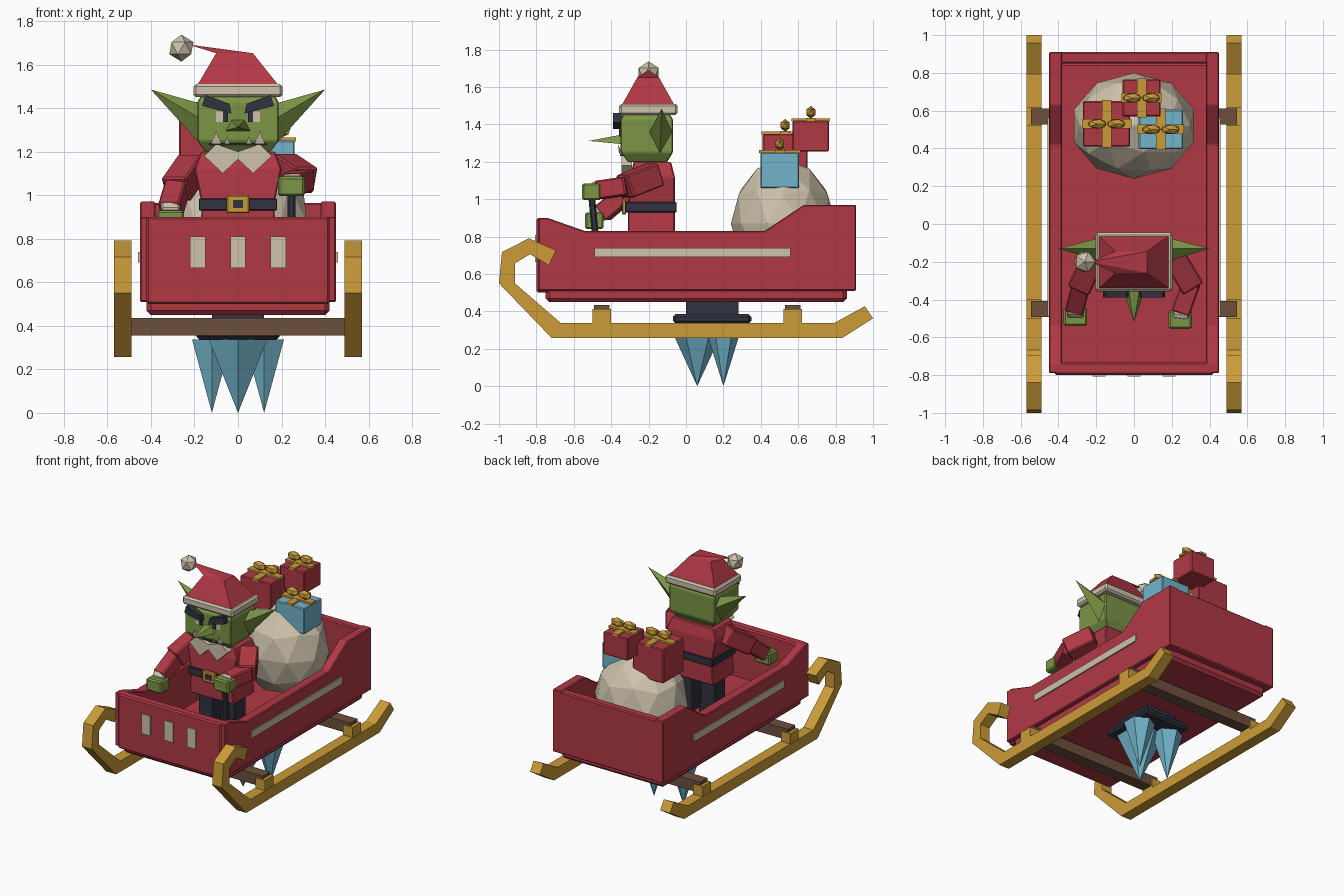
import bpy, bmesh, math
from mathutils import Vector, Matrix

if "Cube" in bpy.data.objects:
    bpy.data.objects.remove(bpy.data.objects["Cube"])


def material(name, r, g, b):
    m = bpy.data.materials.new(name)
    m.use_nodes = True
    m.diffuse_color = (r, g, b, 1)
    m.node_tree.nodes["Principled BSDF"].inputs["Base Color"].default_value = (r, g, b, 1)
    return m


RED = material("red", .44, .04, .06)
GOLD = material("gold", .6, .33, .04)
GREEN = material("green", .2, .3, .06)
CREAM = material("cream", .62, .54, .41)
BLUE = material("blue", .17, .46, .6)
NAVY = material("navy", .03, .032, .05)
BROWN = material("brown", .155, .08, .048)


def finish(name, bm, mat, bevel=0):
    bmesh.ops.recalc_face_normals(bm, faces=bm.faces)
    me = bpy.data.meshes.new(name)
    bm.to_mesh(me)
    bm.free()
    me.materials.append(mat)
    ob = bpy.data.objects.new(name, me)
    bpy.context.collection.objects.link(ob)
    if bevel:
        mod = ob.modifiers.new("bevel", 'BEVEL')
        mod.width, mod.segments = bevel, 1
    return ob


def box(name, mat, x, y, z, bevel=0):
    """Box from three (low, high) ranges."""
    bm = bmesh.new()
    size = [b - a for a, b in (x, y, z)]
    mid = [(a + b) / 2 for a, b in (x, y, z)]
    bmesh.ops.create_cube(bm, size=1, matrix=Matrix.Translation(mid) @ Matrix.Diagonal((*size, 1)))
    return finish(name, bm, mat, bevel)


def prism(name, mat, outline, axis, lo, hi, bevel=0):
    """Outline in yz (axis 0) or xz (axis 1), extruded along the axis."""
    bm = bmesh.new()
    place = (lambda p, d: (d, p[0], p[1])) if axis == 0 else (lambda p, d: (p[0], d, p[1]))
    face = bm.faces.new([bm.verts.new(place(p, lo)) for p in outline])
    ext = bmesh.ops.extrude_face_region(bm, geom=[face])
    for v in ext["geom"]:
        if isinstance(v, bmesh.types.BMVert):
            v.co[axis] = hi
    return finish(name, bm, mat, bevel)


def loft(name, mat, sections, bevel=0):
    """Stack of rectangles, each (z, x0, x1, y0, y1)."""
    bm = bmesh.new()
    rings = [[bm.verts.new(c) for c in ((a, c0, z), (b, c0, z), (b, c1, z), (a, c1, z))]
             for z, a, b, c0, c1 in sections]
    for low, high in zip(rings, rings[1:]):
        for i in range(4):
            j = (i + 1) % 4
            bm.faces.new((low[i], low[j], high[j], high[i]))
    bm.faces.new(rings[0])
    bm.faces.new(rings[-1])
    return finish(name, bm, mat, bevel)


def spike(name, mat, base, tip):
    """Pyramid from base points to a tip."""
    bm = bmesh.new()
    ring = [bm.verts.new(p) for p in base]
    top = bm.verts.new(tip)
    bm.faces.new(ring)
    for i, v in enumerate(ring):
        bm.faces.new((v, ring[(i + 1) % len(ring)], top))
    return finish(name, bm, mat)


def limb(name, mat, a, b, width, bevel=.008, extra=.02):
    """Square bar between two points."""
    a, b = Vector(a), Vector(b)
    d = b - a
    bm = bmesh.new()
    m = Matrix.Translation((a + b) / 2) @ d.to_track_quat('Z', 'Y').to_matrix().to_4x4()
    bmesh.ops.create_cube(bm, size=1, matrix=m @ Matrix.Diagonal((width, width, d.length + extra, 1)))
    return finish(name, bm, mat, bevel)


def ball(name, mat, centre, radii, level=1):
    bm = bmesh.new()
    bmesh.ops.create_icosphere(bm, subdivisions=level, radius=1,
                               matrix=Matrix.Translation(centre) @ Matrix.Diagonal((*radii, 1)))
    return finish(name, bm, mat)


SIDES = ((-1, "right"), (1, "left"))

# Sleigh body
wall = [(-.79, .51), (-.79, .9), (-.74, .9), (-.54, .83), (.42, .83), (.63, .97), (.91, .97), (.91, .51)]
box("sleigh_floor", RED, (-.42, .42), (-.75, .86), (.45, .53), .02)
box("front_panel", RED, (-.42, .42), (-.8, -.73), (.5, .9), .01)
box("back_panel", RED, (-.42, .42), (.85, .91), (.51, .965), .008)
for x in (-.185, 0, .185):
    box("front_stripe", CREAM, (x - .035, x + .035), (-.808, -.79), (.665, .81))

# Runners, walls and trim on both sides
runner = [(-.717, .257), (.834, .257), (1, .363), (.957, .428), (.79, .337), (-.668, .337),
          (-.914, .55), (-.914, .658), (-.834, .706), (-.733, .647), (-.695, .727),
          (-.84, .791), (-.984, .717), (-1, .55)]
for s, side in SIDES:
    prism(side + "_wall", RED, wall, 0, s * .38, s * .45, .006)
    box(side + "_stripe", CREAM, sorted((s * .44, s * .459)), (-.49, .56), (.69, .74))
    prism(side + "_runner", GOLD, runner, 0, s * .49, s * .57)
    for y in (-.45, .57):
        box(side + "_runner_post", GOLD, sorted((s * .492, s * .568)), (y - .05, y + .05), (.32, .412))
for y in (-.45, .57):
    box("cross_bar", BROWN, (-.545, .545), (y - .042, y + .042), (.355, .435))

# Ice spikes beneath
box("ice_mount", NAVY, (-.19, .19), (-.07, .35), (.335, .385), .015)
box("mount_stem", NAVY, (-.12, .12), (0, .28), (.38, .455))
for x, y, r in ((0, .06, .155), (-.12, .2, .105), (.12, .2, .105)):
    ring = [(x + r * math.sin(i * math.tau / 6), y - r * math.cos(i * math.tau / 6), .337) for i in range(6)]
    spike("ice_spike", BLUE, ring, (x, y, 0))

# Sack and presents
ball("sack", CREAM, (0, .52, .87), (.335, .28, .345), 2)
for name, mat, x, y, z in (("blue_present", BLUE, (.025, .26), (.397, .605), (1.06, 1.25)),
                           ("large_red_present", RED, (-.27, -.02), (.41, .65), (1.1, 1.35)),
                           ("small_red_present", RED, (-.06, .14), (.57, .765), (1.255, 1.42))):
    box(name, mat, x, y, z, .006)
    cx, cy, top = sum(x) / 2, sum(y) / 2, z[1]
    box("ribbon_across", GOLD, (x[0] - .006, x[1] + .006), (cy - .025, cy + .025), (top - .004, top + .014))
    box("ribbon_along", GOLD, (cx - .025, cx + .025), (y[0] - .006, y[1] + .006), (top - .004, top + .012))
    for s, side in SIDES:
        ball("bow_loop", GOLD, (cx + s * .05, cy, top + .045), (.055, .028, .034))

# Driver's body
loft("torso", RED, [(.79, -.18, .18, -.31, -.06), (.95, -.165, .165, -.31, -.06),
                    (1.12, -.2, .2, -.3, -.06), (1.2, -.17, .17, -.28, -.08)], .006)
box("belt", NAVY, (-.18, .18), (-.325, -.05), (.93, .985), .004)
box("buckle", GOLD, (-.052, .052), (-.342, -.32), (.917, 1), .006)
box("buckle_centre", NAVY, (-.024, .024), (-.347, -.34), (.94, .977))
box("neck", GREEN, (-.09, .09), (-.26, -.1), (1.17, 1.23))
for s, side in SIDES:
    box(side + "_leg", NAVY, sorted((s * .03, s * .15)), (-.25, -.12), (.52, .82), .008)
    box(side + "_boot", NAVY, sorted((s * .025, s * .155)), (-.31, -.11), (.52, .6), .01)
    collar = [(0, 1.2), (.1, 1.235), (.155, 1.18), (.07, 1.1), (0, 1.165)]
    prism(side + "_collar", CREAM, [(s * x, z) for x, z in collar], 1, -.345, -.29)

# Arms and hands
arms = {"left": [(.21, -.17, 1.13), (.3, -.32, 1.07), (.25, -.46, 1.05), (.245, -.505, 1.04)],
        "right": [(-.21, -.17, 1.13), (-.28, -.32, 1.03), (-.31, -.44, .93), (-.31, -.49, .885)]}
for side, (shoulder, elbow, wrist, hand) in arms.items():
    limb(side + "_upper_arm", RED, shoulder, elbow, .125)
    limb(side + "_forearm", RED, elbow, wrist, .1)
    cuff = Vector(wrist) + Vector((0, -.005, .006))
    limb(side + "_cuff", CREAM, cuff, cuff + (Vector(hand) - cuff) * .4, .085)
    x, y, z = hand
    box(side + "_hand", GREEN, (x - .062, x + .062), (y - .05, y + .05), (z - .045, z + .045), .01)
limb("lever", NAVY, (.245, -.46, .55), (.245, -.505, 1.02), .036)

# Head
loft("head", GREEN, [(1.2, -.15, .15, -.31, -.1), (1.25, -.187, .187, -.35, -.07),
                     (1.43, -.187, .187, -.35, -.07), (1.47, -.16, .16, -.32, -.1)], .006)
spike("nose", GREEN, [(-.058, -.345, 1.295), (.058, -.345, 1.295), (.03, -.345, 1.345), (-.03, -.345, 1.345)],
      (0, -.52, 1.312))
for s, side in SIDES:
    spike(side + "_ear", GREEN, [(s * .17, -.2, 1.35), (s * .17, -.13, 1.42),
                                 (s * .17, -.07, 1.35), (s * .17, -.14, 1.23)], (s * .4, -.13, 1.485))
    brow = [(.03, 1.375), (.165, 1.41), (.15, 1.46), (.04, 1.42)]
    prism(side + "_brow", NAVY, [(s * x, z) for x, z in brow], 1, -.39, -.34)
    box(side + "_eye", CREAM, sorted((s * .045, s * .1)), (-.354, -.345), (1.335, 1.385))
    box(side + "_pupil", NAVY, sorted((s * .045, s * .068)), (-.358, -.35), (1.335, 1.385))
    for x, w, h in ((.1, .024, .06), (.05, .014, .035)):
        base = [(s * x - w, -.352, 1.235), (s * x + w, -.352, 1.235), (s * x, -.335, 1.235)]
        spike(side + "_tooth", CREAM, base, (s * x, -.365, 1.235 + h))
box("mouth", NAVY, (-.13, .13), (-.354, -.34), (1.231, 1.237))

# Hat
box("hat_band", CREAM, (-.205, .205), (-.357, -.045), (1.45, 1.51), .012)
loft("hat", RED, [(1.5, -.19, .19, -.345, -.06), (1.652, -.1, .068, -.26, -.145)])
spike("hat_tail", RED, [(-.1, -.26, 1.652), (.068, -.26, 1.652), (.068, -.145, 1.652), (-.1, -.145, 1.652)],
      (-.23, -.2, 1.692))
ball("pompom", CREAM, (-.26, -.2, 1.675), (.062, .062, .062))
